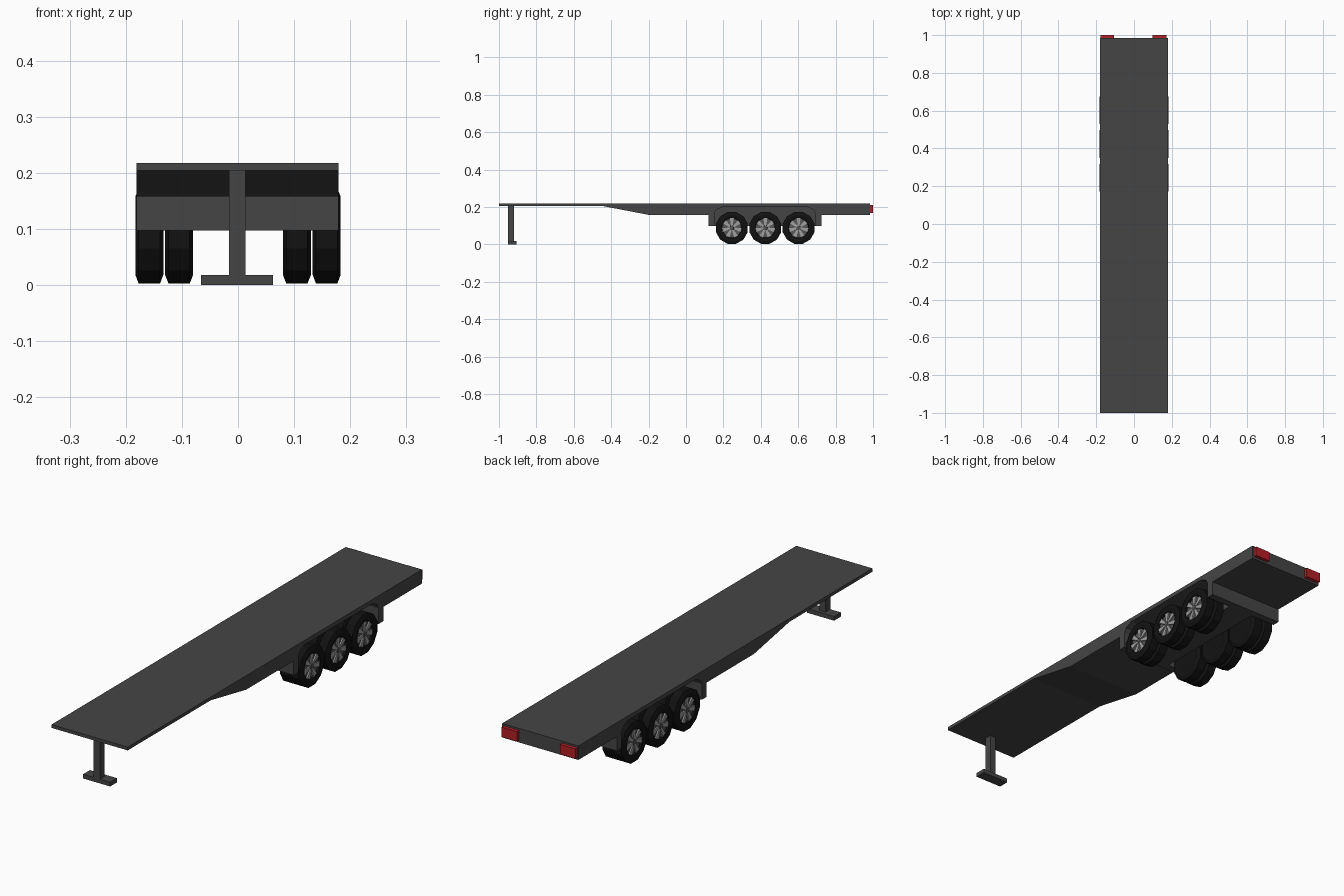
import bpy, bmesh, math
from mathutils import Vector

if "Cube" in bpy.data.objects:
    bpy.data.objects.remove(bpy.data.objects["Cube"])


def material(name, rgb):
    m = bpy.data.materials.new(name)
    m.diffuse_color = (*rgb, 1)
    m.use_nodes = True
    m.node_tree.nodes["Principled BSDF"].inputs["Base Color"].default_value = m.diffuse_color
    return m


STEEL = material("dark_steel", (0.06, 0.06, 0.06))
RUBBER = material("rubber", (0.006, 0.006, 0.006))
RIM = material("rim_dark", (0.09, 0.09, 0.09))
SPOKE = material("rim_light", (0.35, 0.35, 0.35))
RED = material("red_lamp", (0.45, 0.015, 0.02))


def finish(bm, name, mat):
    bmesh.ops.recalc_face_normals(bm, faces=bm.faces)
    me = bpy.data.meshes.new(name)
    bm.to_mesh(me)
    bm.free()
    ob = bpy.data.objects.new(name, me)
    bpy.context.collection.objects.link(ob)
    me.materials.append(mat)
    return ob


def extrude_x(name, profile, x0, x1, mat):
    """Extrude a (y, z) profile between two x positions."""
    bm = bmesh.new()
    face = bm.faces.new([bm.verts.new((x0, y, z)) for y, z in profile])
    ext = bmesh.ops.extrude_face_region(bm, geom=[face])
    moved = [v for v in ext["geom"] if isinstance(v, bmesh.types.BMVert)]
    bmesh.ops.translate(bm, verts=moved, vec=(x1 - x0, 0, 0))
    return finish(bm, name, mat)


def box(name, x0, x1, y0, y1, z0, z1, mat):
    return extrude_x(name, [(y0, z0), (y1, z0), (y1, z1), (y0, z1)], x0, x1, mat)


def lathe_x(name, profile, y, z, mat, sides=12):
    """Turn an (x, radius) profile about the wheel axle and cap both ends."""
    bm = bmesh.new()
    rings = []
    for x, r in profile:
        ring = []
        for i in range(sides):
            a = 2 * math.pi * (i + 0.5) / sides
            ring.append(bm.verts.new((x, y + r * math.sin(a), z + r * math.cos(a))))
        rings.append(ring)
    for a, b in zip(rings, rings[1:]):
        for i in range(sides):
            j = (i + 1) % sides
            bm.faces.new((a[i], a[j], b[j], b[i]))
    bm.faces.new(rings[0])
    bm.faces.new(rings[-1])
    return finish(bm, name, mat)


# Deck with stepped neck and the axle box beneath
deck = extrude_x("deck", [
    (-1, 0.218), (-1, 0.204), (-0.44, 0.204), (-0.2, 0.158), (0.12, 0.158),
    (0.12, 0.097), (0.725, 0.097), (0.725, 0.158), (0.985, 0.158), (0.985, 0.218),
], -0.181, 0.179, STEEL)

# Wheel wells cut from both sides
for side, s in (("left", -1), ("right", 1)):
    well = extrude_x(side + "_well_cutter", [
        (0.152, 0.05), (0.152, 0.165), (0.163, 0.185), (0.195, 0.2),
        (0.65, 0.2), (0.682, 0.185), (0.693, 0.165), (0.693, 0.05),
    ], s * 0.06, s * 0.25, STEEL)
    well.hide_render = True
    well.hide_viewport = True
    cut = deck.modifiers.new(side + "_well", "BOOLEAN")
    cut.operation = "DIFFERENCE"
    cut.solver = "EXACT"
    cut.object = well

# Landing leg and foot
box("landing_leg", -0.016, 0.013, -0.951, -0.92, 0.016, 0.206, STEEL)
box("landing_foot", -0.066, 0.062, -0.951, -0.905, 0, 0.018, STEEL)

# Tail lamps
for side, x in (("left", -0.141), ("right", 0.135)):
    box(side + "_tail_lamp", x - 0.036, x + 0.036, 0.98, 1.0, 0.168, 0.21, RED)


# Twin wheels on three axles
def wheel_spokes(name, s, y, z, count=7):
    bm = bmesh.new()
    for i in range(count):
        a = 2 * math.pi * i / count
        out = Vector((0, math.sin(a), math.cos(a)))
        tan = Vector((0, math.cos(a), -math.sin(a)))
        front, back = [], []
        for r, w in ((0.008, 0.004), (0.052, 0.011)):
            for k in (-1, 1):
                p = Vector((0, y, z)) + out * r + tan * (w * k)
                front.append(bm.verts.new(p + Vector((s * 0.178, 0, 0))))
                back.append(bm.verts.new(p + Vector((s * 0.17, 0, 0))))
        order = (0, 1, 3, 2)
        bm.faces.new([front[j] for j in order])
        for j, k in zip(order, order[1:] + order[:1]):
            bm.faces.new((front[j], front[k], back[k], back[j]))
    return finish(bm, name, SPOKE)


RADIUS, AXLE_Z = 0.088, 0.088
for side, s in (("left", -1), ("right", 1)):
    for n, y in enumerate((0.245, 0.424, 0.602), 1):
        tag = f"{side}_{n}"
        for label, x0, x1 in (("inner", 0.08, 0.13), ("outer", 0.133, 0.183)):
            prof = [(x0 + 0.004, 0.055), (x0, 0.072), (x0 + 0.006, RADIUS),
                    (x1 - 0.006, RADIUS), (x1, 0.072), (x1 - 0.003, 0.055)]
            if label == "outer":
                prof.append((x1 - 0.014, 0.053))
            lathe_x(f"{label}_tyre_{tag}", [(s * x, r) for x, r in prof],
                    y, AXLE_Z, RUBBER)
        lathe_x("rim_" + tag, [(s * 0.168, 0.053), (s * 0.172, 0.052)], y, AXLE_Z, RIM)
        lathe_x("hub_" + tag, [(s * 0.17, 0.014), (s * 0.18, 0.011)], y, AXLE_Z, RIM, 8)
        wheel_spokes("spokes_" + tag, s, y, AXLE_Z)
